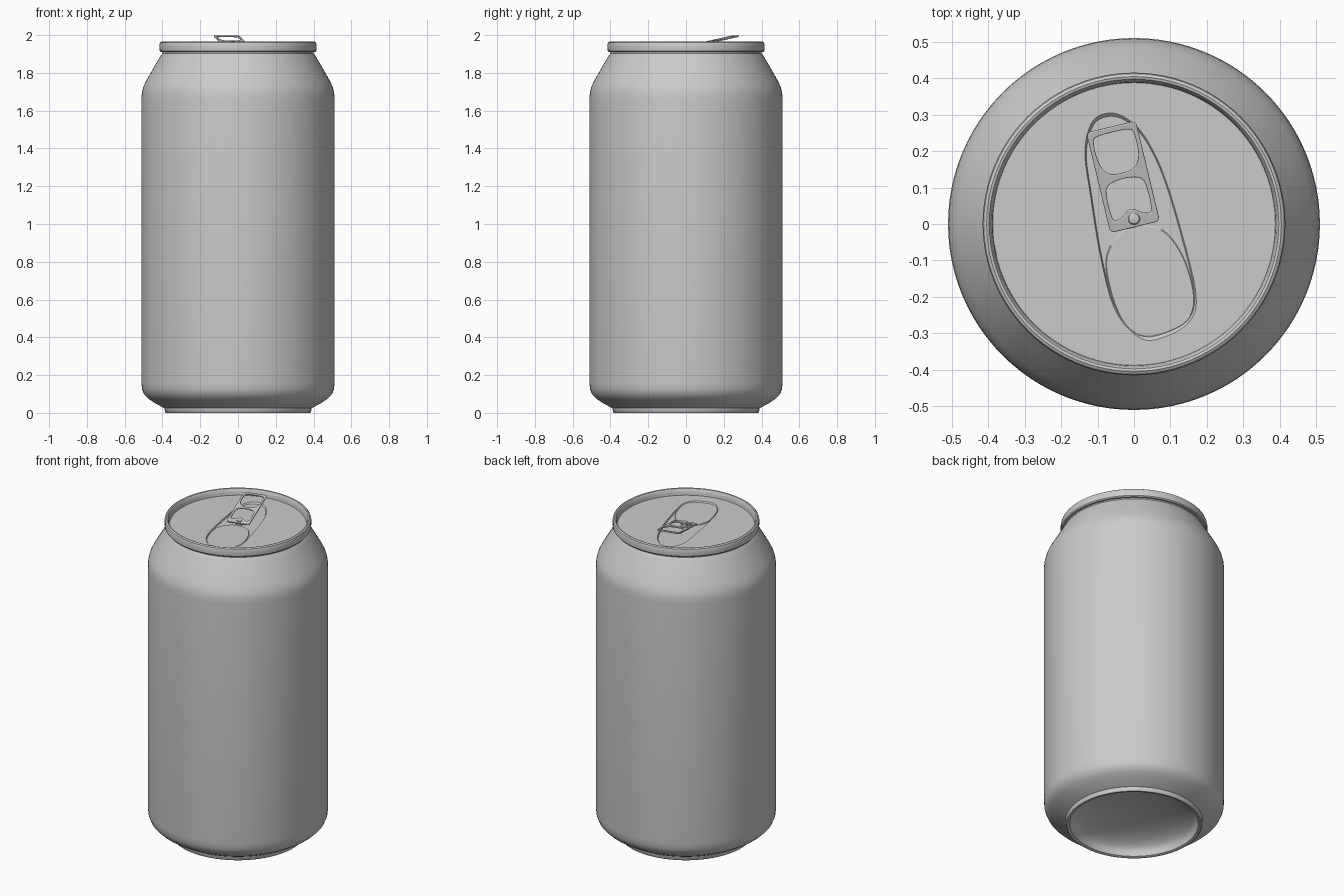
import bpy, math
from mathutils import Vector

if "Cube" in bpy.data.objects:
    bpy.data.objects.remove(bpy.data.objects["Cube"])

N = 96


def mesh_object(name, verts, faces, angle=35):
    me = bpy.data.meshes.new(name)
    me.from_pydata(verts, [], faces)
    ob = bpy.data.objects.new(name, me)
    bpy.context.collection.objects.link(ob)
    smooth(ob, angle)
    return ob


def smooth(ob, angle=35):
    bpy.ops.object.select_all(action='DESELECT')
    bpy.context.view_layer.objects.active = ob
    ob.select_set(True)
    bpy.ops.object.shade_smooth_by_angle(angle=math.radians(angle))


def skin(name, rings, cap_start=False, cap_end=False, angle=35):
    """Join closed rings of equal point count with quads."""
    n = len(rings[0])
    verts = [p for r in rings for p in r]
    faces = [(k * n + i, k * n + (i + 1) % n, (k + 1) * n + (i + 1) % n, (k + 1) * n + i)
             for k in range(len(rings) - 1) for i in range(n)]
    if cap_start:
        faces.append(tuple(reversed(range(n))))
    if cap_end:
        faces.append(tuple(range(len(verts) - n, len(verts))))
    return mesh_object(name, verts, faces, angle)


def circle(r, z, n=N, c=(0, 0)):
    return [(c[0] + r * math.cos(2 * math.pi * i / n), c[1] + r * math.sin(2 * math.pi * i / n), z)
            for i in range(n)]


def smooth_loop(pts, steps=8):
    """Closed Catmull-Rom loop through 2D points."""
    p = [Vector(q) for q in pts]
    out = []
    for i in range(len(p)):
        a, b, c, d = (p[(i + k) % len(p)] for k in (-1, 0, 1, 2))
        for s in range(steps):
            t = s / steps
            out.append(0.5 * (2 * b + (c - a) * t + (2 * a - 5 * b + 4 * c - d) * t * t
                              + (3 * b - a - 3 * c + d) * t ** 3))
    return out


def at(loop, z, scale=1.0):
    mid = sum(loop, Vector((0, 0))) / len(loop)
    return [(*(mid + (v - mid) * scale), z) for v in loop]


# Can wall: domed base, foot, body, neck and rolled rim
dome = [(0.36 * math.sin(a), 0.02 + 0.10 * math.cos(a))
        for a in [math.pi / 2 * k / 10 for k in range(1, 11)]]
wall = [(0.365, 0.004), (0.372, 0), (0.382, 0), (0.387, 0.006), (0.389, 0.025),
        (0.40, 0.03), (0.44, 0.052), (0.475, 0.075), (0.497, 0.097), (0.508, 0.125), (0.511, 0.16),
        (0.511, 1.66), (0.509, 1.695), (0.502, 1.725), (0.487, 1.757), (0.45, 1.822),
        (0.416, 1.88), (0.408, 1.893), (0.400, 1.903), (0.400, 1.91),
        (0.410, 1.911), (0.415, 1.917), (0.416, 1.93), (0.416, 1.95), (0.413, 1.96), (0.405, 1.965),
        (0.398, 1.963), (0.393, 1.955), (0.390, 1.94), (0.388, 1.922)]
skin("can_body", [circle(r, z) for r, z in dome + wall], cap_start=True)

# Lid with a shallow teardrop recess
recess = smooth_loop([(-0.02, 0.29), (-0.07, 0.305), (-0.115, 0.28), (-0.135, 0.2), (-0.12, 0.08),
                      (-0.09, -0.1), (-0.05, -0.24), (0.02, -0.315), (0.09, -0.308),
                      (0.155, -0.265), (0.17, -0.19), (0.13, -0.02), (0.08, 0.14), (0.03, 0.24)])
edge = [v.normalized() * 0.39 for v in recess]
skin("lid", [at(edge, 1.925), at(recess, 1.925), at(recess, 1.917, 0.97)], cap_end=True, angle=20)

# Scored mouth panel
mouth = smooth_loop([(0.03, -0.004), (-0.035, -0.022), (-0.076, -0.09), (-0.066, -0.18),
                     (-0.03, -0.27), (0.022, -0.308), (0.09, -0.298), (0.15, -0.262),
                     (0.166, -0.2), (0.14, -0.1), (0.09, -0.025)])
skin("mouth_panel", [at(mouth, 1.914), at(mouth, 1.920), at(mouth, 1.922, 0.98)],
     cap_end=True, angle=20)

# Pull tab: rounded plate with two finger holes
def rounded(w, y0, y1, r):
    pts = []
    for k, (sx, y) in enumerate([(1, y1 - r), (-1, y1 - r), (-1, y0 + r), (1, y0 + r)]):
        for s in range(7):
            a = math.pi / 2 * (k + s / 6)
            pts.append(Vector((sx * (w - r) + r * math.cos(a), y + r * math.sin(a))))
    return pts


lower_hole = smooth_loop([(-0.053, 0.035), (-0.057, 0.085), (-0.048, 0.128), (0, 0.14),
                          (0.048, 0.128), (0.057, 0.085), (0.053, 0.035), (0.032, 0.034),
                          (0, 0.052), (-0.032, 0.034)], 6)
upper_hole = smooth_loop([(-0.057, 0.255), (-0.04, 0.272), (0.04, 0.272), (0.057, 0.255),
                          (0.055, 0.195), (0.035, 0.163), (0, 0.156), (-0.035, 0.163),
                          (-0.055, 0.195)], 6)
cu = bpy.data.curves.new("pull_tab", 'CURVE')
cu.dimensions, cu.fill_mode = '2D', 'BOTH'
cu.extrude, cu.bevel_depth, cu.bevel_resolution, cu.offset = 0.001, 0.003, 2, -0.003
for loop in (rounded(0.07, 0, 0.29, 0.014), lower_hole, upper_hole):
    sp = cu.splines.new('POLY')
    sp.points.add(len(loop) - 1)
    for pt, v in zip(sp.points, loop):
        pt.co = (v.x, v.y, 0, 1)
    sp.use_cyclic_u = True
tab = bpy.data.objects.new("pull_tab", cu)
bpy.context.collection.objects.link(tab)
tab.location = (0.003, -0.008, 1.934)
tab.rotation_euler = (math.radians(12.3), 0, math.radians(13.5))
bpy.ops.object.select_all(action='DESELECT')
bpy.context.view_layer.objects.active = tab
tab.select_set(True)
bpy.ops.object.convert(target='MESH')
smooth(bpy.context.view_layer.objects.active)

# Rivet holding the tab
skin("rivet", [circle(r, z, 24, (0, 0.015)) for r, z in
               [(0.022, 1.915), (0.017, 1.922), (0.017, 1.942), (0.014, 1.946), (0.006, 1.948)]],
     cap_end=True)
